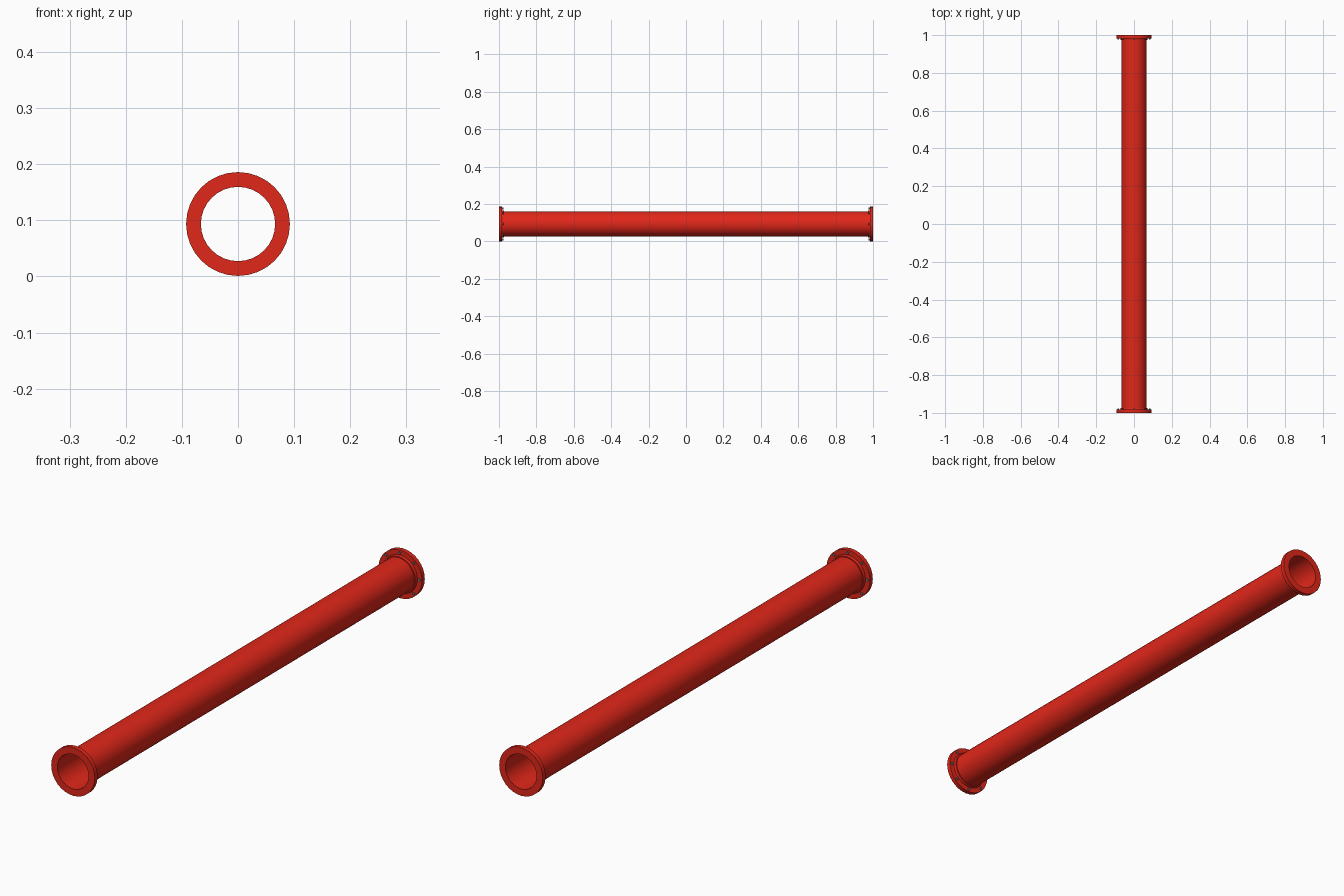
import bpy, bmesh
from math import cos, sin, pi, radians
from mathutils import Matrix

if "Cube" in bpy.data.objects:
    bpy.data.objects.remove(bpy.data.objects["Cube"])

R, ZC, SIDES = 0.0925, 0.0935, 32
PIPE_R, BORE_R = 0.067, 0.0662


def material(name, color):
    m = bpy.data.materials.new(name)
    m.diffuse_color = color
    m.use_nodes = True
    m.node_tree.nodes["Principled BSDF"].inputs["Base Color"].default_value = m.diffuse_color
    return m


def finish(bm, name, mat):
    bmesh.ops.recalc_face_normals(bm, faces=bm.faces)
    me = bpy.data.meshes.new(name)
    bm.to_mesh(me)
    bm.free()
    ob = bpy.data.objects.new(name, me)
    bpy.context.collection.objects.link(ob)
    me.materials.append(mat)
    bpy.ops.object.select_all(action='DESELECT')
    ob.select_set(True)
    bpy.context.view_layer.objects.active = ob
    bpy.ops.object.shade_smooth_by_angle(angle=radians(30))
    return ob


def lathe(name, profile, mat):
    """Turn a closed (radius, y) profile around the pipe axis."""
    bm = bmesh.new()
    rings = [[bm.verts.new((r * cos(2 * pi * i / SIDES), y, ZC + r * sin(2 * pi * i / SIDES)))
              for i in range(SIDES)] for r, y in profile]
    for a, b in zip(rings, rings[1:] + rings[:1]):
        for i in range(SIDES):
            j = (i + 1) % SIDES
            bm.faces.new((a[i], a[j], b[j], b[i]))
    return finish(bm, name, mat)


red = material("red_paint", (0.75, 0.02, 0.01, 1))
steel = material("bolt_steel", (0.2, 0.22, 0.22, 1))

# Long thin-walled tube
lathe("pipe", [(PIPE_R, -0.99), (PIPE_R, 0.99), (BORE_R, 0.99), (BORE_R, -0.99)], red)

for s, end in ((-1, "front"), (1, "back")):
    # Flange with a stepped collar on its inner side
    lathe(end + "_flange", [(BORE_R, s), (R, s), (R, s * 0.983), (0.073, s * 0.983),
                            (0.071, s * 0.973), (BORE_R, s * 0.973)], red)
    # Ring of eight hex bolts on the inner flange face
    bm = bmesh.new()
    for k in range(8):
        a = k * pi / 4
        place = (Matrix.Translation((0.083 * cos(a), s * 0.9805, ZC + 0.083 * sin(a)))
                 @ Matrix.Rotation(pi / 2, 4, 'X'))
        bmesh.ops.create_cone(bm, cap_ends=True, segments=6, radius1=0.005, radius2=0.005,
                              depth=0.007, matrix=place)
    finish(bm, end + "_bolts", steel)
